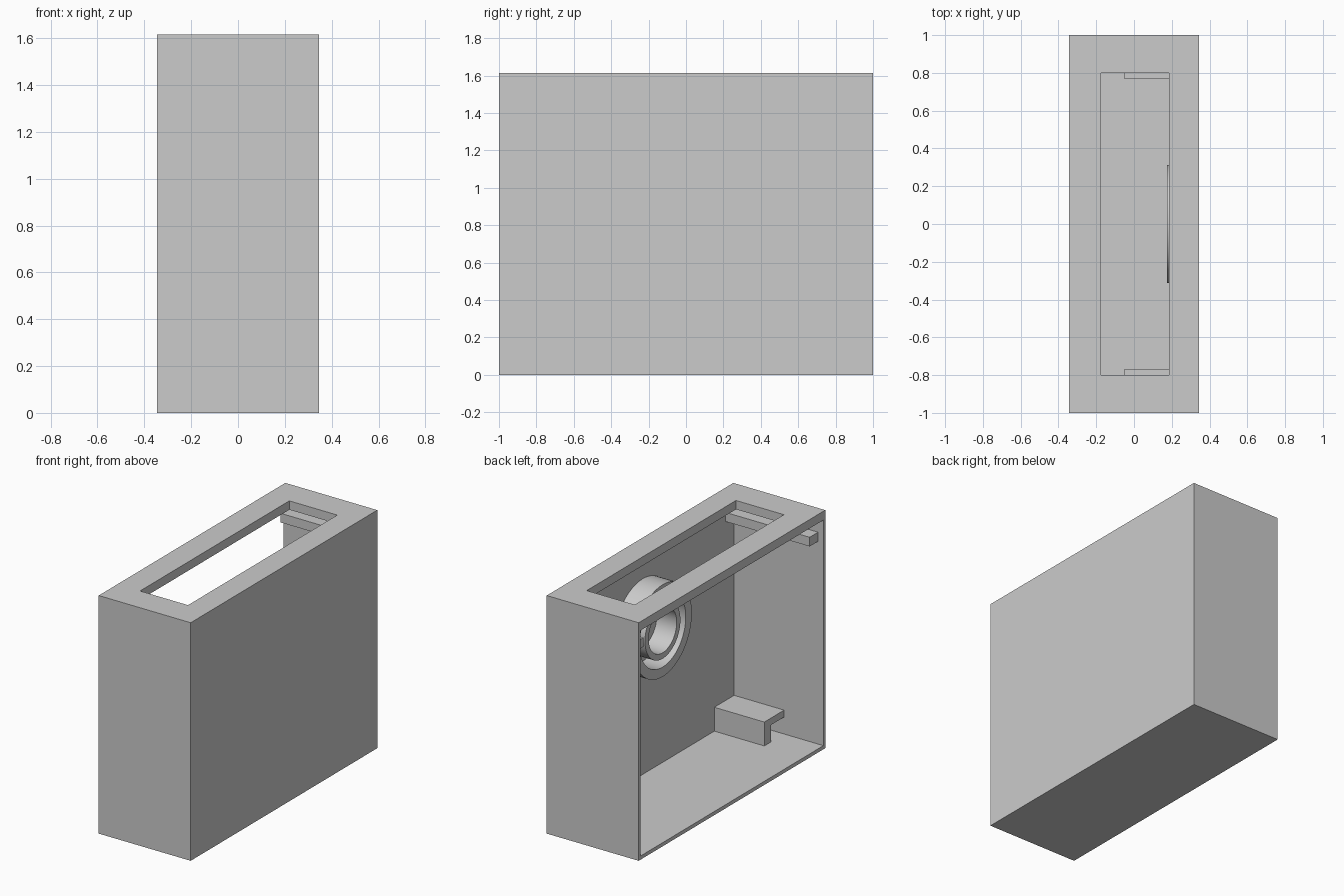
import bpy, bmesh, math
from mathutils import Matrix, Vector

if "Cube" in bpy.data.objects:
    bpy.data.objects.remove(bpy.data.objects["Cube"], do_unlink=True)

grey = bpy.data.materials.new("light_grey")
grey.use_nodes = True
grey.diffuse_color = (0.6, 0.6, 0.6, 1)
grey.node_tree.nodes["Principled BSDF"].inputs["Base Color"].default_value = (0.6, 0.6, 0.6, 1)

HALF_X, HALF_Y, TOP = 0.345, 1.0, 1.615
WALL, ROOF = 0.02, 0.06
BACK = HALF_X - WALL          # inner face of the closed side panel


def finish(name, bm):
    bmesh.ops.recalc_face_normals(bm, faces=bm.faces[:])
    mesh = bpy.data.meshes.new(name)
    bm.to_mesh(mesh)
    bm.free()
    mesh.materials.append(grey)
    obj = bpy.data.objects.new(name, mesh)
    bpy.context.collection.objects.link(obj)
    return obj


def box(name, x, y, z):
    bm = bmesh.new()
    bmesh.ops.create_cube(bm, size=1)
    for v in bm.verts:
        v.co = Vector([a + (b - a) * (c + 0.5) for (a, b), c in zip((x, y, z), v.co)])
    return finish(name, bm)


def activate(obj):
    bpy.ops.object.select_all(action='DESELECT')
    obj.select_set(True)
    bpy.context.view_layer.objects.active = obj


def cut(obj, cutter):
    mod = obj.modifiers.new("cut", 'BOOLEAN')
    mod.operation, mod.solver, mod.object = 'DIFFERENCE', 'EXACT', cutter
    activate(obj)
    bpy.ops.object.modifier_apply(modifier=mod.name)
    bpy.data.objects.remove(cutter, do_unlink=True)


def extrude_x(name, profile, x0, x1):
    """Extrude a (y, z) outline along x."""
    bm = bmesh.new()
    face = bm.faces.new([bm.verts.new((x0, y, z)) for y, z in profile])
    new = bmesh.ops.extrude_face_region(bm, geom=[face])["geom"]
    bmesh.ops.translate(bm, vec=(x1 - x0, 0, 0),
                        verts=[g for g in new if isinstance(g, bmesh.types.BMVert)])
    return finish(name, bm)


def mirror_y(obj):
    mod = obj.modifiers.new("mirror", 'MIRROR')
    mod.use_axis = (False, True, False)


def tube(name, r_in, r_out, x0, x1, z, steps=64):
    """Hollow cylinder along x, lathed from a rectangle."""
    bm = bmesh.new()
    pts = [(x0, r_in), (x0, r_out), (x1, r_out), (x1, r_in)]
    verts = [bm.verts.new((x, 0, r)) for x, r in pts]
    edges = [bm.edges.new((verts[i], verts[(i + 1) % 4])) for i in range(4)]
    bmesh.ops.spin(bm, geom=verts + edges, axis=(1, 0, 0), cent=(0, 0, 0),
                   angle=math.tau, steps=steps, use_merge=True)
    bmesh.ops.remove_doubles(bm, verts=bm.verts[:], dist=0.0001)
    bmesh.ops.transform(bm, matrix=Matrix.Translation((0, 0, z)), verts=bm.verts[:])
    obj = finish(name, bm)
    activate(obj)
    bpy.ops.object.shade_smooth_by_angle(angle=math.radians(35))
    return obj


# Housing: thin-walled box, open on one side, with a long slot in the roof
housing = box("housing", (-HALF_X, HALF_X), (-HALF_Y, HALF_Y), (0, TOP))
inner_y = HALF_Y - WALL
cut(housing, box("cavity_cutter", (-HALF_X - 0.1, BACK), (-inner_y, inner_y),
                 (0.025, TOP - ROOF)))
cut(housing, box("slot_cutter", (-0.175, 0.185), (-0.8, 0.8), (TOP - 0.2, TOP + 0.1)))

# Lower brackets: L-shaped shelves standing on the floor against the end walls
y_in, y_leg, z_shelf, z_top = 0.768, 0.838, 0.14, 0.187
bracket = extrude_x("lower_bracket",
                    [(y_in, 0.02), (y_leg, 0.02), (y_leg, z_shelf), (0.985, z_shelf),
                     (0.985, z_top), (y_in, z_top)], -0.05, BACK + 0.005)
mirror_y(bracket)

# Upper rails along the end walls
rail = box("upper_rail", (-0.305, BACK + 0.005), (0.89, 0.985), (1.4, 1.462))
mirror_y(rail)

# Concentric round sockets on the closed side panel
tube("outer_socket_ring", 0.247, 0.312, 0.175, BACK + 0.005, 1.04)
tube("inner_socket_ring", 0.15, 0.19, 0.175, BACK + 0.005, 1.04)
